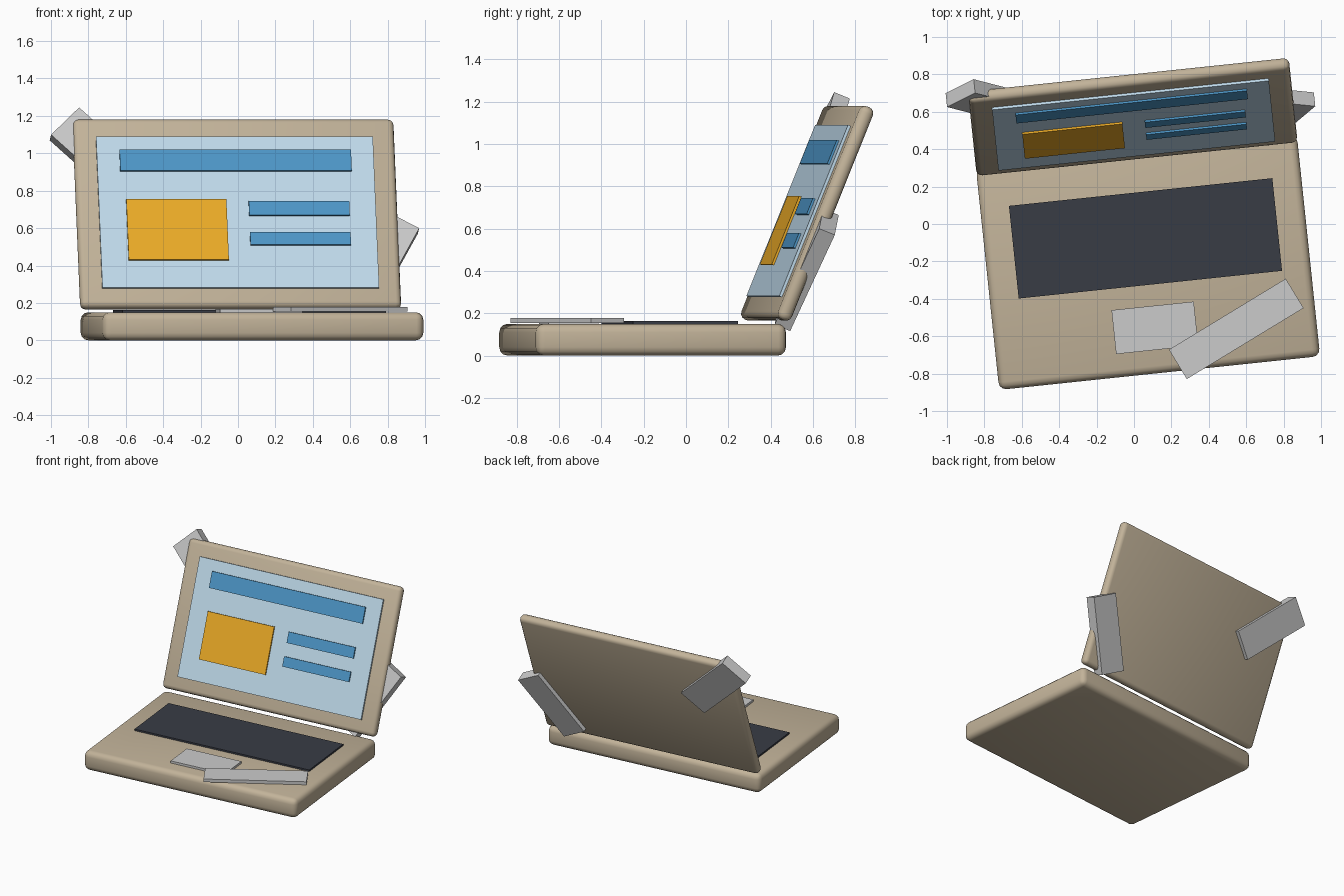
import bpy, bmesh
from math import radians
from mathutils import Matrix, Vector

if "Cube" in bpy.data.objects:
    bpy.data.objects.remove(bpy.data.objects["Cube"])


def material(name, rgb):
    m = bpy.data.materials.new(name)
    m.diffuse_color = (*rgb, 1)
    m.use_nodes = True
    m.node_tree.nodes["Principled BSDF"].inputs["Base Color"].default_value = m.diffuse_color
    return m


beige = material("beige_shell", (0.54, 0.45, 0.32))
pale = material("pale_screen", (0.53, 0.71, 0.84))
blue = material("blue_bar", (0.075, 0.31, 0.58))
orange = material("orange_panel", (0.84, 0.41, 0.02))
dark = material("dark_keys", (0.04, 0.045, 0.06))

# Frames: whole laptop turned 6 degrees, lid leaning back 22 degrees from its lower front edge
body = Matrix.Translation((0.075, -0.205, 0)) @ Matrix.Rotation(radians(6), 4, 'Z')
lid_frame = body @ Matrix.Translation((0, 0.546, 0.182)) @ Matrix.Rotation(radians(-22), 4, 'X')


def box(name, frame, lo, hi, mat=None, bevel=0, turn=None):
    """Box between two corners of a frame, optionally turned about its own centre."""
    lo, hi = Vector(lo), Vector(hi)
    mesh = bpy.data.meshes.new(name)
    bm = bmesh.new()
    bmesh.ops.create_cube(bm, size=1, matrix=Matrix.Diagonal((*(hi - lo), 1)))
    bm.to_mesh(mesh)
    bm.free()
    ob = bpy.data.objects.new(name, mesh)
    bpy.context.collection.objects.link(ob)
    ob.matrix_world = frame @ Matrix.Translation((lo + hi) / 2) @ (turn or Matrix())
    if mat:
        mesh.materials.append(mat)
    if bevel:
        mod = ob.modifiers.new("rounded_edges", 'BEVEL')
        mod.width, mod.segments = bevel, 3
        bpy.ops.object.select_all(action='DESELECT')
        ob.select_set(True)
        bpy.context.view_layer.objects.active = ob
        bpy.ops.object.modifier_apply(modifier=mod.name)
        bpy.ops.object.shade_smooth_by_angle(angle=radians(40))
    return ob


def centred(name, frame, c, size, **kw):
    c, h = Vector(c), Vector(size) / 2
    return box(name, frame, c - h, c + h, **kw)


# Base with keyboard and touchpad
box("base", body, (-0.8625, -0.595, 0), (0.8625, 0.595, 0.15), beige, 0.04)
box("keyboard", body, (-0.708, -0.12, 0.14), (0.708, 0.378, 0.163), dark)
box("touchpad", body, (-0.221, -0.47, 0.14), (0.221, -0.234, 0.167))

# Loose strip lying across the front of the base
centred("front_strip", body, (0.432, -0.403, 0.165), (0.731, 0.184, 0.024),
        turn=Matrix.Rotation(radians(25.3), 4, 'Z'))

# Lid, screen and the panels shown on it (x across, z up the lid, -y outward)
box("lid", lid_frame, (-0.8625, 0, 0), (0.8625, 0.07, 1.086), beige, 0.03)
box("screen", lid_frame, (-0.744, -0.014, 0.102), (0.744, 0.01, 0.974), pale)
for name, x0, x1, z0, z1, mat in [
    ("title_bar", -0.622, 0.622, 0.772, 0.893, blue),
    ("picture_panel", -0.597, -0.059, 0.259, 0.608, orange),
    ("upper_text_bar", 0.061, 0.601, 0.516, 0.597, blue),
    ("lower_text_bar", 0.061, 0.601, 0.345, 0.419, blue),
]:
    box(name, lid_frame, (x0, -0.025, z0), (x1, 0, z1), mat)

# Two slanted blocks fixed to the back of the lid
for name, x, z, width, length, angle in [
    ("left_back_block", -0.691, 0.864, 0.222, 0.60, -45),
    ("right_back_block", 0.749, 0.265, 0.21, 0.56, 29),
]:
    centred(name, lid_frame, (x, 0.06, z), (width, 0.08, length),
            turn=Matrix.Rotation(radians(angle), 4, 'Y'))
